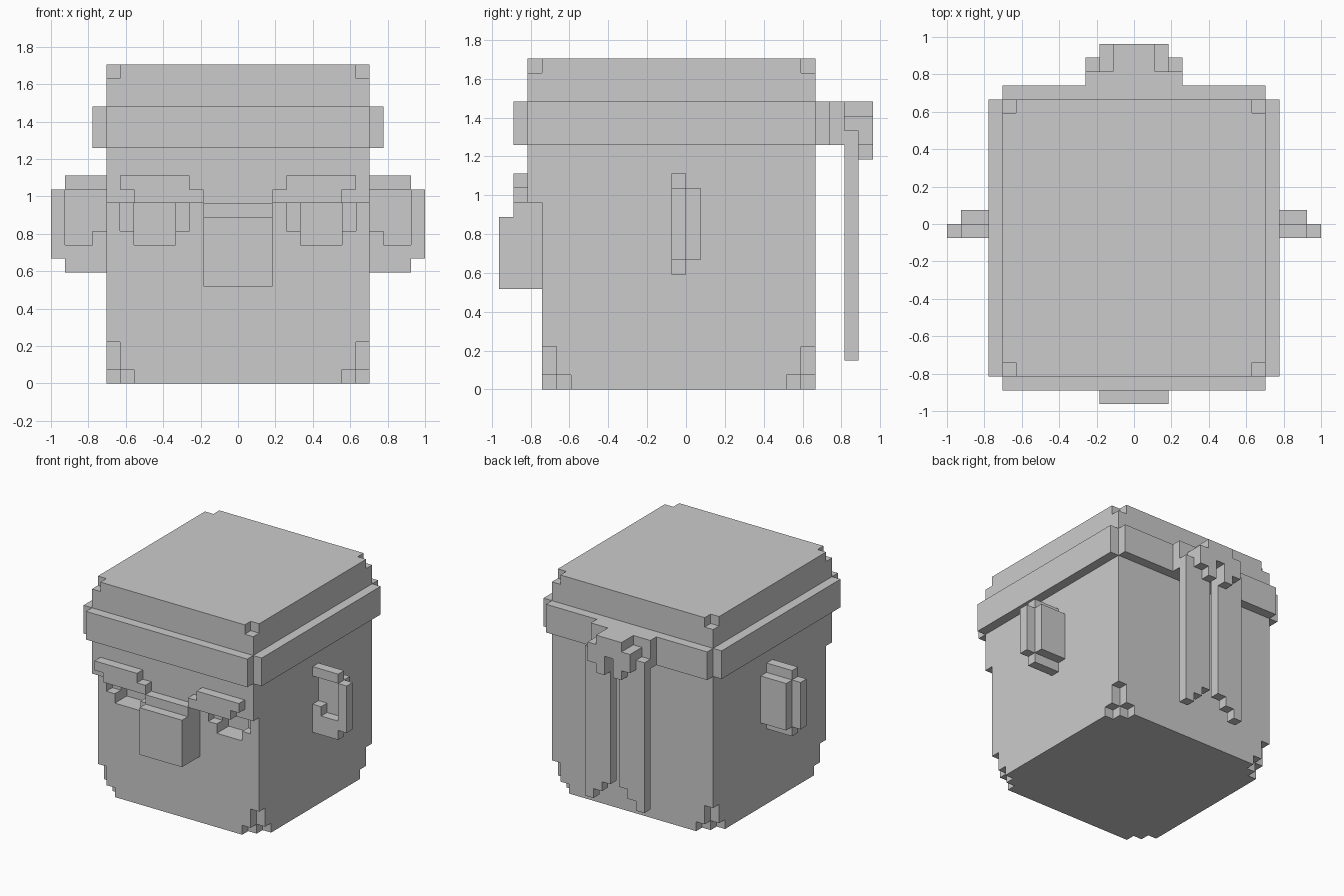
import bpy, bmesh
from math import radians

if "Cube" in bpy.data.objects:
    bpy.data.objects.remove(bpy.data.objects["Cube"])

U = 2 / 27                      # edge of one block
OX, OY = -13.5, -13             # block grid origin, in blocks
DIRS = {                        # face direction -> corners of a unit block
    (1, 0, 0): ((1, 0, 0), (1, 1, 0), (1, 1, 1), (1, 0, 1)),
    (-1, 0, 0): ((0, 0, 0), (0, 0, 1), (0, 1, 1), (0, 1, 0)),
    (0, 1, 0): ((0, 1, 0), (0, 1, 1), (1, 1, 1), (1, 1, 0)),
    (0, -1, 0): ((0, 0, 0), (1, 0, 0), (1, 0, 1), (0, 0, 1)),
    (0, 0, 1): ((0, 0, 1), (1, 0, 1), (1, 1, 1), (0, 1, 1)),
    (0, 0, -1): ((0, 0, 0), (0, 1, 0), (1, 1, 0), (1, 0, 0)),
}


def cells(boxes):
    """Blocks of boxes (x0, x1, y0, y1, z0, z1), mirrored left to right."""
    out = set()
    for x0, x1, y0, y1, z0, z1 in boxes:
        for x in range(x0, x1):
            for y in range(y0, y1):
                for z in range(z0, z1):
                    out |= {(x, y, z), (26 - x, y, z)}
    return out


def part(name, add, cut=()):
    """Skin the block volume and merge coplanar faces."""
    solid = cells(add) - cells(cut)
    bm = bmesh.new()
    verts = {}
    for c in sorted(solid):
        for d, quad in DIRS.items():
            if tuple(a + b for a, b in zip(c, d)) in solid:
                continue
            loop = []
            for q in quad:
                k = tuple(a + b for a, b in zip(c, q))
                if k not in verts:
                    verts[k] = bm.verts.new(((k[0] + OX) * U, (k[1] + OY) * U, k[2] * U))
                loop.append(verts[k])
            bm.faces.new(loop)
    bmesh.ops.dissolve_limit(bm, angle_limit=radians(1), verts=bm.verts[:], edges=bm.edges[:])
    mesh = bpy.data.meshes.new(name)
    bm.to_mesh(mesh)
    bm.free()
    obj = bpy.data.objects.new(name, mesh)
    bpy.context.collection.objects.link(obj)
    return obj


# Head: block with a forehead ledge, sunken eyes and nibbled corners
cuts = [(17, 22, 3, 4, 11, 13), (18, 21, 3, 5, 10, 13),      # eye sockets
        (22, 23, 2, 3, 22, 23), (22, 23, 21, 22, 22, 23)]    # top corners
for outer, inner in ((3, 4), (21, 20)):                      # bottom corners
    cuts += [(22, 23, outer, outer + 1, 0, 3),
             (21, 22, outer, outer + 1, 0, 1),
             (22, 23, inner, inner + 1, 0, 1)]
part("head", [(13, 23, 3, 22, 0, 23), (13, 23, 2, 3, 13, 23)], cuts)

# Nose with a shallower bridge
part("nose", [(13, 16, 0, 3, 7, 12), (13, 16, 1, 3, 12, 13)])

# Slanted eyebrows
part("eyebrows", [(17, 22, 1, 2, 14, 15), (16, 21, 1, 2, 13, 14)])

# Ears: hooked rim in front of a flat back plate
part("ears", [(23, 26, 12, 13, 14, 15), (26, 27, 12, 13, 9, 14),
              (23, 26, 12, 13, 8, 10), (23, 24, 12, 13, 10, 11),
              (23, 26, 13, 14, 9, 14)])

# Headband: ring with open corners
part("headband", [(23, 24, 2, 22, 17, 20), (13, 23, 1, 2, 17, 20), (13, 23, 22, 23, 17, 20)])

# Knot at the back with stepped loops
part("headband_knot", [(13, 17, 23, 24, 17, 20), (13, 14, 24, 26, 18, 20),
                       (14, 15, 24, 26, 16, 20), (15, 16, 24, 26, 17, 19)],
     [(14, 15, 24, 25, 16, 18), (15, 16, 24, 25, 17, 18)])

# Two hanging tails, cut in steps at the bottom
part("headband_tails", [(14 + i, 15 + i, 24, 25, 4 - i, 18) for i in range(3)])
